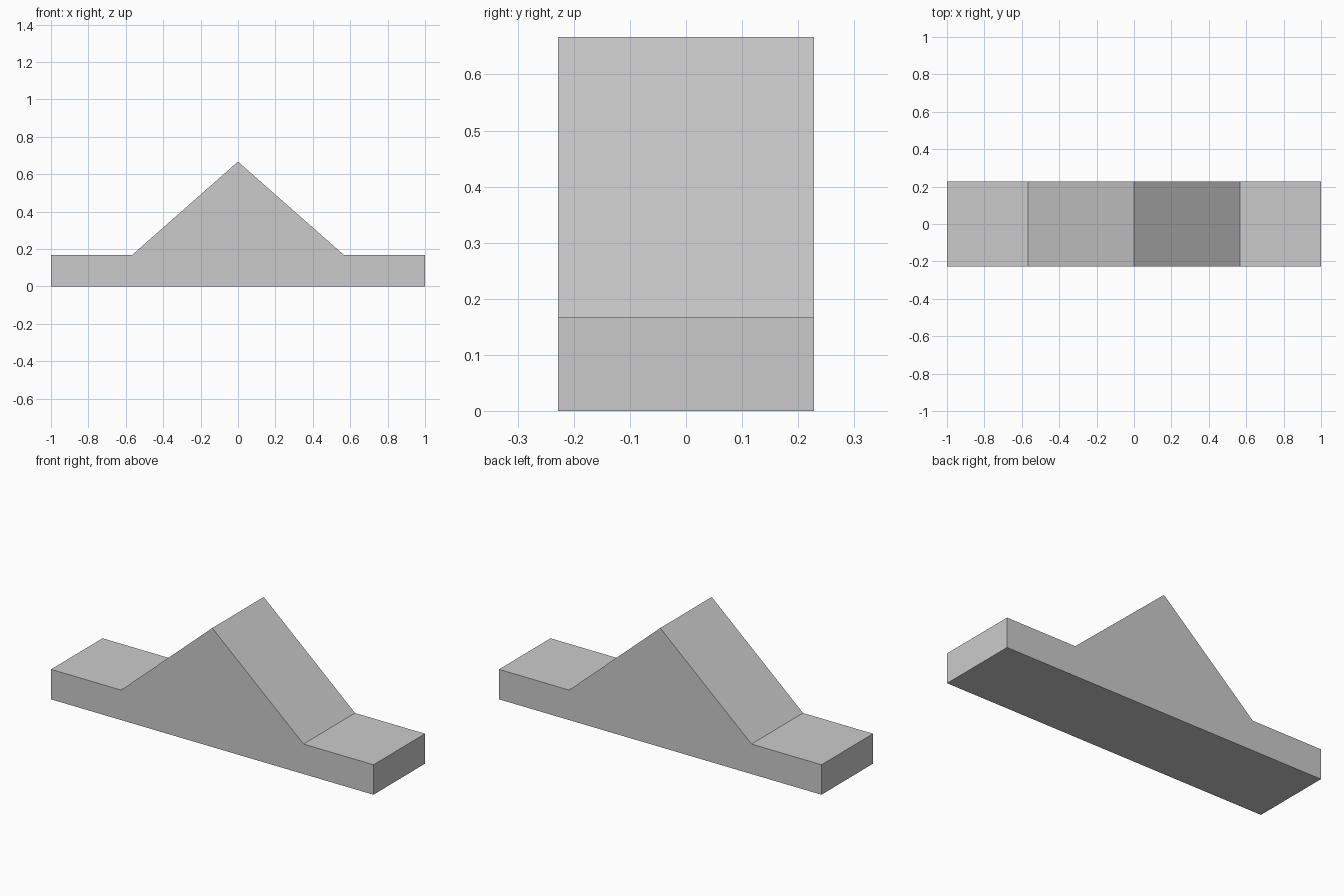
import bpy
import bmesh
from mathutils import Vector

cube = bpy.data.objects.get("Cube")
if cube:
    bpy.data.objects.remove(cube, do_unlink=True)

# Plain grey material
grey = bpy.data.materials.new("light grey")
grey.use_nodes = True
colour = (0.6, 0.6, 0.6, 1)
grey.diffuse_color = colour
grey.node_tree.nodes["Principled BSDF"].inputs["Base Color"].default_value = colour

# Half of the front outline, mirrored about the ridge
HALF_DEPTH = 0.228
right_half = [(1, 0), (1, 0.168), (0.566, 0.168)]
left_half = [(-x, z) for x, z in reversed(right_half)]
outline = right_half + [(0, 0.667)] + left_half

# Slab with a central ridge, extruded from front to back
bm = bmesh.new()
front = bm.faces.new([bm.verts.new((x, -HALF_DEPTH, z)) for x, z in outline])
result = bmesh.ops.extrude_face_region(bm, geom=[front], use_keep_orig=True)
back_verts = [g for g in result["geom"] if isinstance(g, bmesh.types.BMVert)]
bmesh.ops.translate(bm, verts=back_verts, vec=Vector((0, 2 * HALF_DEPTH, 0)))
bmesh.ops.recalc_face_normals(bm, faces=bm.faces)

mesh = bpy.data.meshes.new("ridged_block")
bm.to_mesh(mesh)
bm.free()
mesh.materials.append(grey)
block = bpy.data.objects.new("ridged_block", mesh)
bpy.context.collection.objects.link(block)
